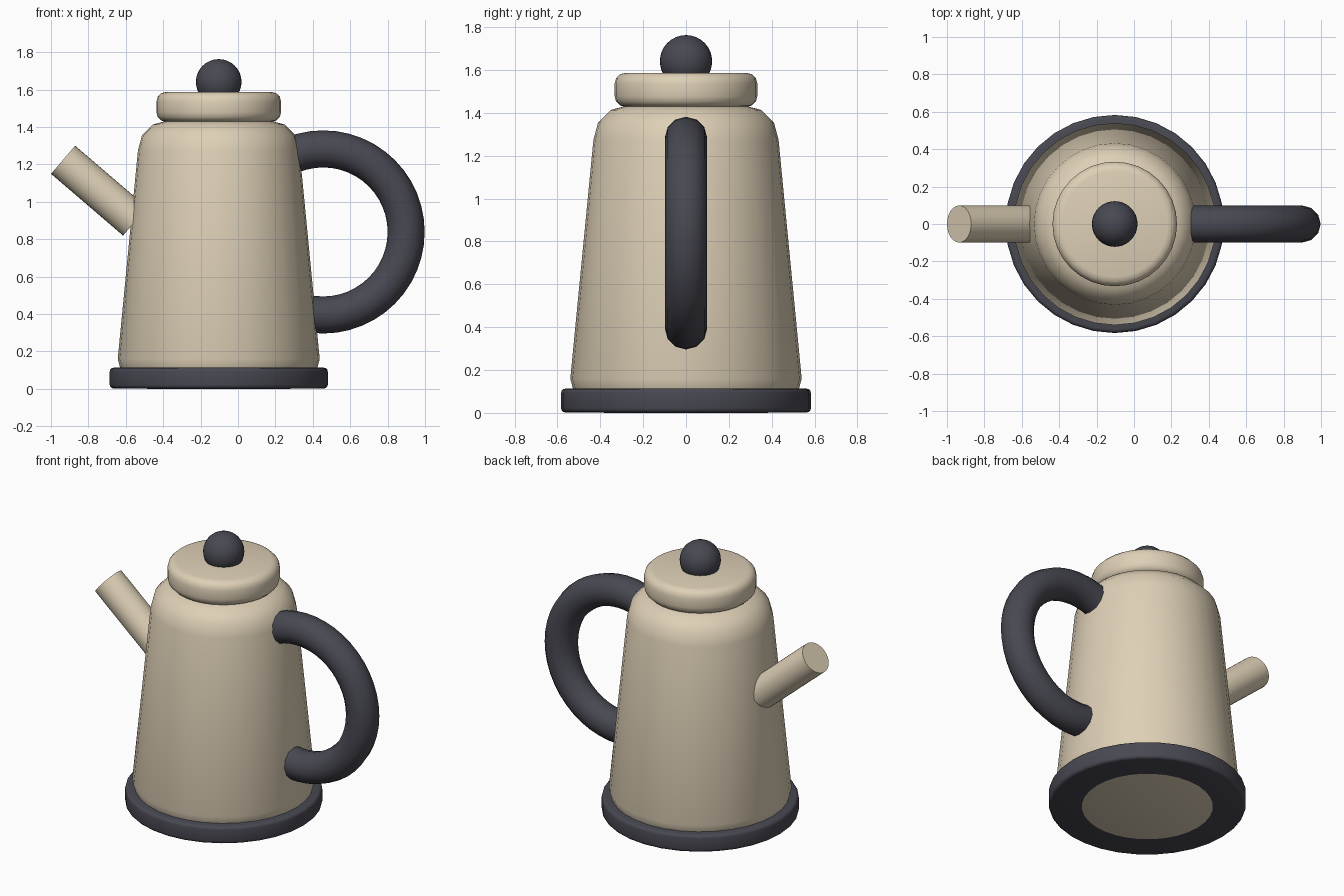
import bpy, bmesh, math
from mathutils import Vector

if "Cube" in bpy.data.objects:
    bpy.data.objects.remove(bpy.data.objects["Cube"])

AXIS_X = -0.103   # vertical axis of the pot
SIDES = 32


def material(name, color):
    m = bpy.data.materials.new(name)
    m.diffuse_color = (*color, 1)
    m.use_nodes = True
    m.node_tree.nodes["Principled BSDF"].inputs["Base Color"].default_value = m.diffuse_color
    return m


cream = material("cream", (0.73, 0.63, 0.47))
dark = material("charcoal", (0.065, 0.065, 0.085))


def finish(obj, name, mat, angle=40):
    obj.name = name
    obj.data.materials.append(mat)
    bpy.ops.object.select_all(action='DESELECT')
    obj.select_set(True)
    bpy.context.view_layer.objects.active = obj
    bpy.ops.object.shade_smooth_by_angle(angle=math.radians(angle))


def corner(r, z, size, start, steps=3):
    """Quarter-round profile points around centre (r, z), from start degrees."""
    return [(r + size * math.cos(math.radians(start + 90 * i / steps)),
             z + size * math.sin(math.radians(start + 90 * i / steps)))
            for i in range(steps + 1)]


def lathe(name, r_low, z_low, r_high, z_high, size, mat):
    """Capped turned solid with rounded bottom and top rims."""
    profile = (corner(r_low - size, z_low + size, size, -90)
               + corner(r_high - size, z_high - size, size, 0))
    bm = bmesh.new()
    rings = []
    for r, z in profile:
        rings.append([bm.verts.new((r * math.cos(2 * math.pi * k / SIDES),
                                    r * math.sin(2 * math.pi * k / SIDES), z))
                      for k in range(SIDES)])
    for a, b in zip(rings, rings[1:]):
        for k in range(SIDES):
            n = (k + 1) % SIDES
            bm.faces.new((a[k], a[n], b[n], b[k]))
    bm.faces.new(rings[0][::-1])
    bm.faces.new(rings[-1])
    mesh = bpy.data.meshes.new(name)
    bm.to_mesh(mesh)
    bm.free()
    obj = bpy.data.objects.new(name, mesh)
    obj.location.x = AXIS_X
    bpy.context.collection.objects.link(obj)
    finish(obj, name, mat)


# Turned parts: foot ring, tapered body, lid
lathe("base", 0.583, 0.002, 0.583, 0.113, 0.02, dark)
lathe("body", 0.54, 0.0, 0.432, 1.435, 0.16, cream)
lathe("lid", 0.333, 1.428, 0.333, 1.587, 0.05, cream)

# Lid knob
bpy.ops.mesh.primitive_uv_sphere_add(segments=32, ring_count=16, radius=0.122,
                                     location=(AXIS_X, 0, 1.641))
finish(bpy.context.object, "lid_knob", dark, 180)

# Straight spout, slanted up and away from the body
tip, root = Vector((-0.935, 0, 1.225)), Vector((-0.55, 0, 0.895))
axis = tip - root
bpy.ops.mesh.primitive_cylinder_add(vertices=32, radius=0.099, depth=axis.length,
                                    location=(tip + root) / 2,
                                    rotation=axis.to_track_quat('Z', 'Y').to_euler())
finish(bpy.context.object, "spout", cream)

# Ring handle, its inner half buried in the body
bpy.ops.mesh.primitive_torus_add(major_segments=48, minor_segments=12,
                                 major_radius=0.444, minor_radius=0.099,
                                 location=(0.455, 0, 0.839),
                                 rotation=(math.pi / 2, 0, 0))
finish(bpy.context.object, "handle", dark, 180)
